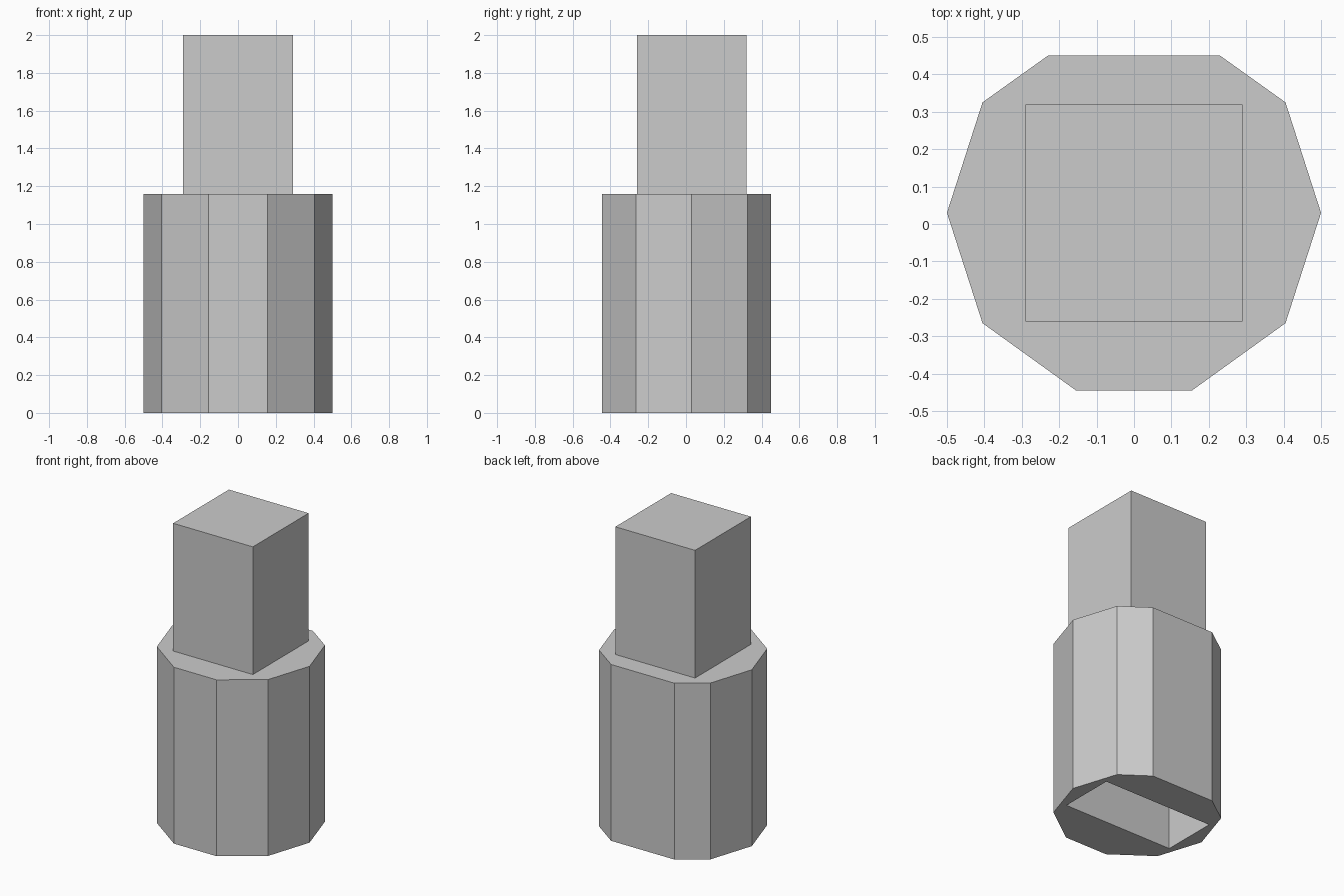
import bpy
import bmesh

# Remove the default cube
cube = bpy.data.objects.get("Cube")
if cube:
    bpy.data.objects.remove(cube, do_unlink=True)

# Single plain grey
GREY = (0.6, 0.6, 0.6, 1.0)
grey = bpy.data.materials.new("plain grey")
grey.use_nodes = True
grey.diffuse_color = GREY
grey.node_tree.nodes["Principled BSDF"].inputs["Base Color"].default_value = GREY


def prism(name, outline, bottom, top):
    """Extrude a counter-clockwise outline between two heights."""
    bm = bmesh.new()
    base = bm.faces.new([bm.verts.new((x, y, bottom)) for x, y in outline])
    walls = bmesh.ops.extrude_face_region(bm, geom=[base], use_keep_orig=True)
    moved = [v for v in walls["geom"] if isinstance(v, bmesh.types.BMVert)]
    bmesh.ops.translate(bm, verts=moved, vec=(0, 0, top - bottom))
    bmesh.ops.recalc_face_normals(bm, faces=bm.faces)
    mesh = bpy.data.meshes.new(name)
    bm.to_mesh(mesh)
    bm.free()
    mesh.materials.append(grey)
    obj = bpy.data.objects.new(name, mesh)
    bpy.context.collection.objects.link(obj)
    return obj


def rectangle(half_width, front, back):
    return [(-half_width, front), (half_width, front),
            (half_width, back), (-half_width, back)]


BODY_TOP = 1.16

# Ten-sided body, mirrored from its +x half
half = [(0.155, -0.445), (0.405, -0.265), (0.5, 0.03), (0.405, 0.325), (0.23, 0.45)]
body = prism("body", half + [(-x, y) for x, y in reversed(half)], 0, BODY_TOP)

# Rectangular slot cut up into the underside
cutter = prism("slot_cutter", rectangle(0.4, -0.15, 0.22), -0.1, 0.6)
cutter.hide_render = True
cutter.hide_viewport = True
cutter.display_type = 'WIRE'
cut = body.modifiers.new("slot", 'BOOLEAN')
cut.operation = 'DIFFERENCE'
cut.solver = 'EXACT'
cut.object = cutter

# Square block standing on the body
prism("upper_block", rectangle(0.29, -0.26, 0.32), BODY_TOP, 2.0)
